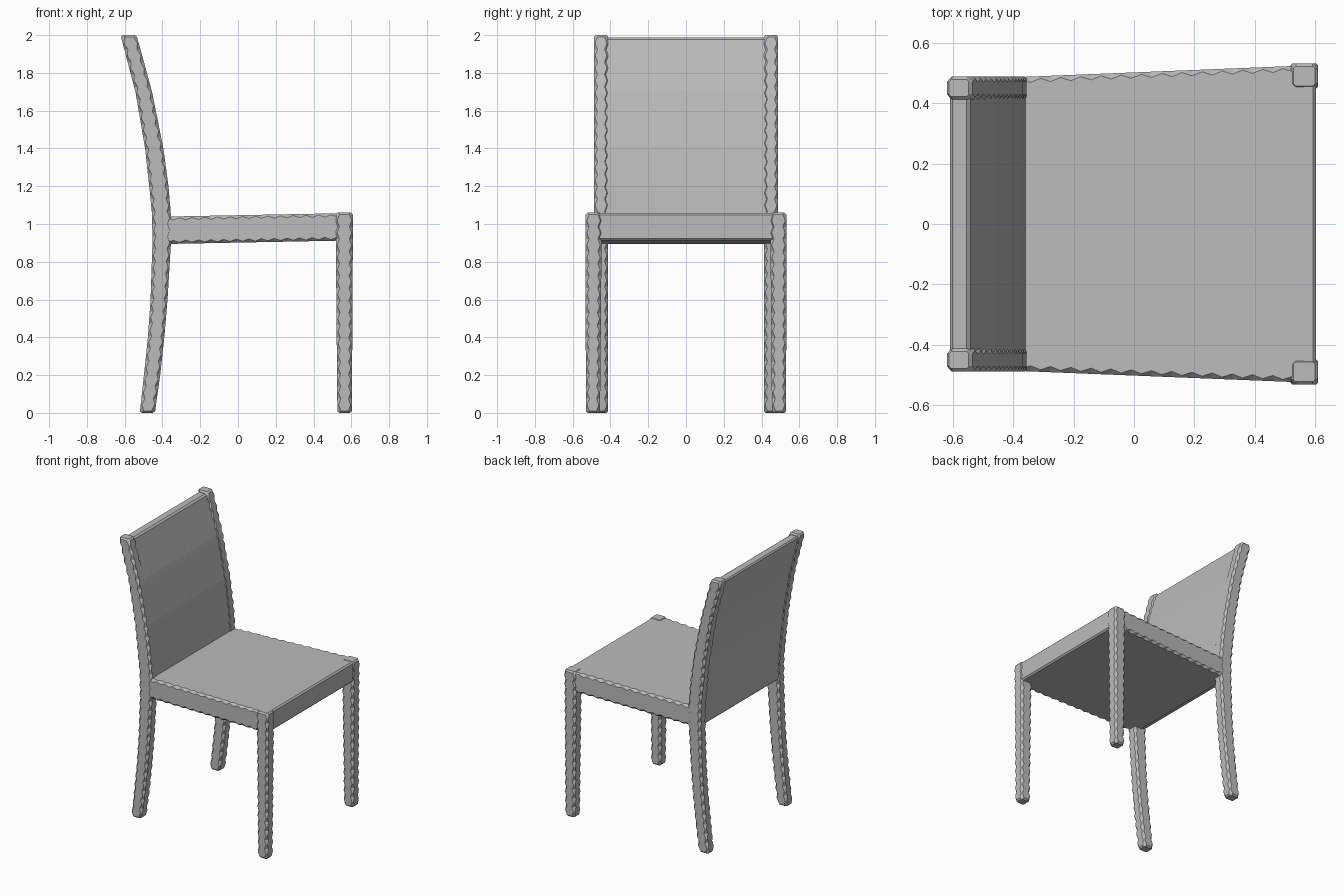
import bpy
import bmesh
from mathutils import Vector

cube = bpy.data.objects.get("Cube")
if cube:
    bpy.data.objects.remove(cube, do_unlink=True)

grey = bpy.data.materials.new("plain grey")
grey.use_nodes = True
grey.diffuse_color = (0.5, 0.5, 0.5, 1)
grey.node_tree.nodes["Principled BSDF"].inputs["Base Color"].default_value = (0.5, 0.5, 0.5, 1)

STEP = 0.033  # spacing of the hand-carved edge facets


def sample(keys, t):
    """Interpolate key rows (t, values...) at t."""
    for a, b in zip(keys, keys[1:]):
        if t <= b[0]:
            f = (t - a[0]) / (b[0] - a[0])
            return [p + (q - p) * f for p, q in zip(a[1:], b[1:])]
    return list(keys[-1][1:])


def ring(bm, t, box, cut, place):
    """Rectangle a0..a1 by b0..b1 with chamfered corners."""
    a0, a1, b0, b1 = box
    corners = [Vector(p) for p in ((a0, b0), (a1, b0), (a1, b1), (a0, b1))]
    verts = []
    for i, c in enumerate(corners):
        for other in (corners[i - 1], corners[(i + 1) % 4]):
            p = c + (other - c).normalized() * cut
            verts.append(bm.verts.new(place(p.x, p.y, t)))
    return verts


def loft(name, keys, place, small=0.007, large=0.019, end=0.01):
    """Bar through the key sections, with scalloped edges and eased ends."""
    bm = bmesh.new()
    lo, hi = keys[0][0], keys[-1][0]
    count = round((hi - lo - 2 * end) / STEP)
    stations = [lo + end + (hi - lo - 2 * end) * i / count for i in range(count + 1)]
    rings = []
    for i, t in enumerate([lo] + stations + [hi]):
        a0, a1, b0, b1 = sample(keys, t)
        if t in (lo, hi):
            a0, a1, b0, b1 = a0 + end, a1 - end, b0 + end, b1 - end
        rings.append(ring(bm, t, (a0, a1, b0, b1), large if i % 2 else small, place))
    for r, s in zip(rings, rings[1:]):
        for i in range(8):
            j = (i + 1) % 8
            bm.faces.new((r[i], r[j], s[j], s[i]))
    bm.faces.new(rings[0])
    bm.faces.new(rings[-1])
    bmesh.ops.recalc_face_normals(bm, faces=bm.faces)
    mesh = bpy.data.meshes.new(name)
    bm.to_mesh(mesh)
    bm.free()
    mesh.materials.append(grey)
    obj = bpy.data.objects.new(name, mesh)
    bpy.context.collection.objects.link(obj)
    return obj


# Side profile of the rear posts: height, back edge, front edge
profile = [(0, -.52, -.44), (.2, -.498, -.412), (.4, -.477, -.39),
           (.6, -.463, -.373), (.9, -.453, -.355), (1.05, -.455, -.355),
           (1.2, -.47, -.368), (1.4, -.492, -.395), (1.7, -.543, -.455),
           (2.0, -.622, -.537)]

for side, sign in (("left", 1), ("right", -1)):
    def upright(a, b, t, sign=sign):
        return (a, b * sign, t)

    # Curved rear leg continuing up as the back post
    loft("rear_post_" + side, [(z, x0, x1, .412, .488) for z, x0, x1 in profile], upright)
    # Straight front leg
    loft("front_leg_" + side,
         [(0, .526, .603, .455, .53), (.9, .518, .608, .447, .532),
          (1.06, .518, .609, .447, .532)], upright)

# Solid backrest between the posts
panel = [(z, x0 + .006, x1 - .004, -.45, .45) for z, x0, x1 in profile if .9 <= z < 2]
panel.append((1.987, -.611, -.544, -.45, .45))
loft("back_panel", panel, lambda a, b, t: (a, b, t))

# Seat slab, widening and rising slightly towards the front
loft("seat", [(-.42, -.485, .485, .893, 1.038), (-.34, -.488, .488, .895, 1.04),
              (.603, -.526, .526, .913, 1.058)],
     lambda a, b, t: (t, a, b))
